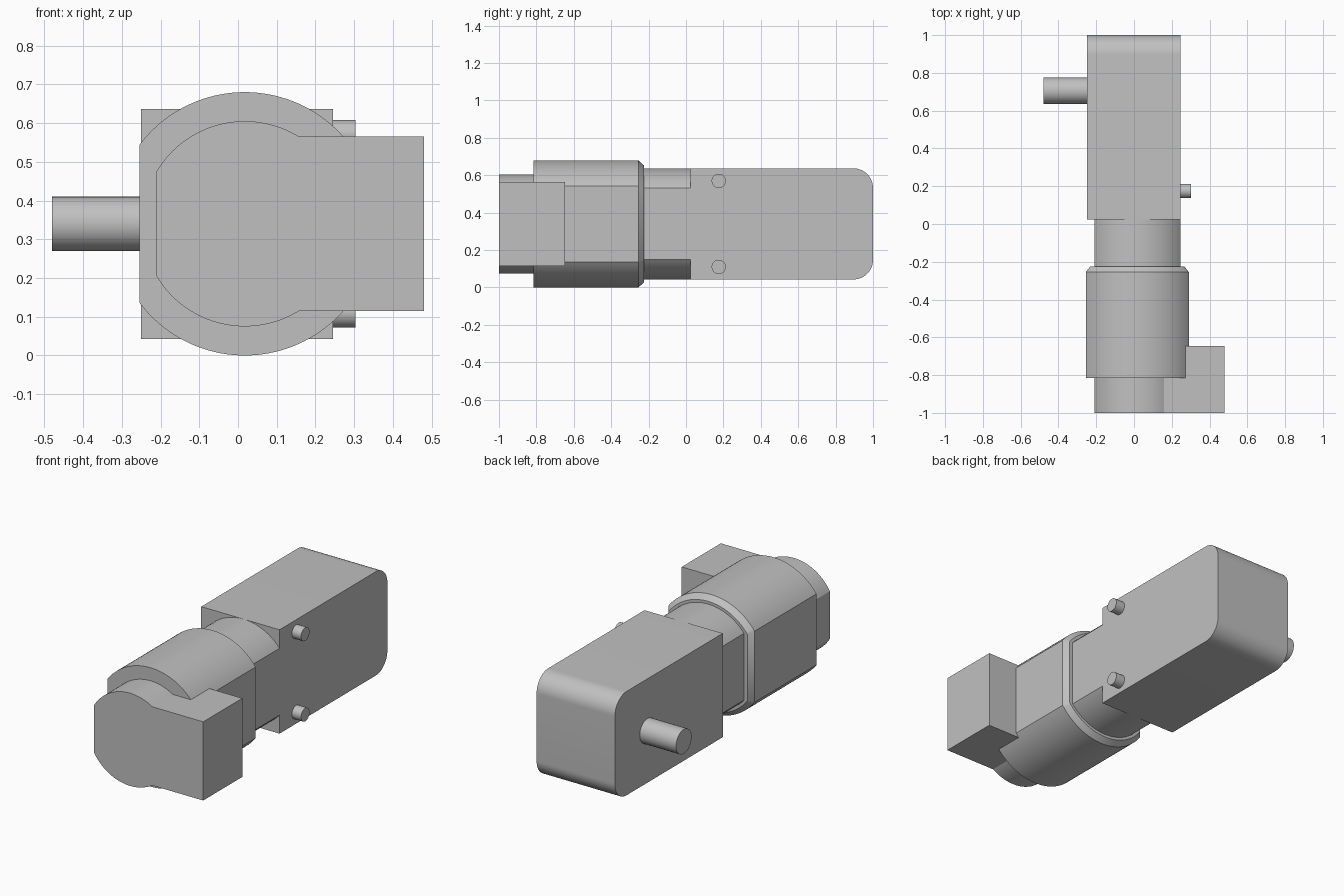
import bpy
import bmesh
from math import acos, asin, cos, sin, pi, radians
from mathutils import Vector

cube = bpy.data.objects.get("Cube")
if cube:
    bpy.data.objects.remove(cube, do_unlink=True)

grey = bpy.data.materials.new("light grey metal")
grey.use_nodes = True
grey.diffuse_color = (0.53, 0.53, 0.53, 1)
grey.node_tree.nodes["Principled BSDF"].inputs["Base Color"].default_value = grey.diffuse_color

CX, CZ = 0.0175, 0.34      # axis of the motor
GEAR_X, SIDE_X = -0.25, 0.245


def arc(cx, cz, r, start, end, steps=40):
    return [(cx + r * cos(start + (end - start) * i / steps),
             cz + r * sin(start + (end - start) * i / steps)) for i in range(steps + 1)]


def flat_disc(r, left, right):
    """Circle on the motor axis, cut flat at both sides."""
    a, b = acos((right - CX) / r), acos((left - CX) / r)
    return arc(CX, CZ, r, a, b) + arc(CX, CZ, r, 2 * pi - b, 2 * pi - a)


def loft(name, sections, axis="y"):
    """Solid through (outline, position) sections stacked along an axis."""
    bm = bmesh.new()
    rings = []
    for outline, pos in sections:
        if axis == "y":
            pts = [Vector((u, pos, v)) for u, v in outline]
        else:
            pts = [Vector((pos, u, v)) for u, v in outline]
        rings.append([bm.verts.new(p) for p in pts])
    n = len(rings[0])
    for low, high in zip(rings, rings[1:]):
        for i in range(n):
            j = (i + 1) % n
            bm.faces.new((low[i], low[j], high[j], high[i]))
    bm.faces.new(rings[0])
    bm.faces.new(rings[-1])
    bmesh.ops.recalc_face_normals(bm, faces=bm.faces)
    mesh = bpy.data.meshes.new(name)
    bm.to_mesh(mesh)
    bm.free()
    mesh.materials.append(grey)
    obj = bpy.data.objects.new(name, mesh)
    bpy.context.collection.objects.link(obj)
    bpy.ops.object.select_all(action="DESELECT")
    obj.select_set(True)
    bpy.context.view_layer.objects.active = obj
    bpy.ops.object.shade_smooth_by_angle(angle=radians(30))
    return obj


def rod(name, y, z, r, x0, x1):
    outline = arc(y, z, r, 0, 2 * pi, 48)[:-1]
    return loft(name, [(outline, x0), (outline, x1)], "x")


# Motor body with a chamfered rear rim
body = flat_disc(0.34, -0.255, 0.29)
rim = flat_disc(0.313, -0.232, 0.267)
loft("motor_body", [(body, -0.815), (body, -0.255), (rim, -0.225)])

# Neck between motor and gearbox
neck = flat_disc(0.297, -0.21, SIDE_X)
loft("neck", [(neck, -0.225), (neck, 0.025)])

# Front end cap, merging into the terminal box
BOX_H, BOX_X, CAP_R = 0.225, 0.48, 0.265
a, b = asin(BOX_H / CAP_R), acos((-0.21 - CX) / CAP_R)
cap = arc(CX, CZ, CAP_R, a, b) + arc(CX, CZ, CAP_R, 2 * pi - b, 2 * pi - a)
cap += [(BOX_X, CZ - BOX_H), (BOX_X, CZ + BOX_H)]
loft("end_cap", [(cap, -1), (cap, -0.815)])
box = [(0.2, CZ - BOX_H), (BOX_X, CZ - BOX_H), (BOX_X, CZ + BOX_H), (0.2, CZ + BOX_H)]
loft("terminal_box", [(box, -0.815), (box, -0.647)])

# Gearbox with rounded rear edges
H, R = 0.297, 0.105
gear = [(0.025, CZ - H)]
gear += arc(1 - R, CZ - H + R, R, -pi / 2, 0, 16)
gear += arc(1 - R, CZ + H - R, R, 0, pi / 2, 16)
gear += [(0.025, CZ + H)]
loft("gearbox", [(gear, GEAR_X), (gear, SIDE_X)], "x")

# Output shaft and mounting pins
rod("output_shaft", 0.705, CZ, 0.07, -0.48, GEAR_X + 0.02)
for name, side in (("upper_pin", 1), ("lower_pin", -1)):
    rod(name, 0.175, CZ + side * 0.23, 0.038, SIDE_X - 0.02, 0.303)
